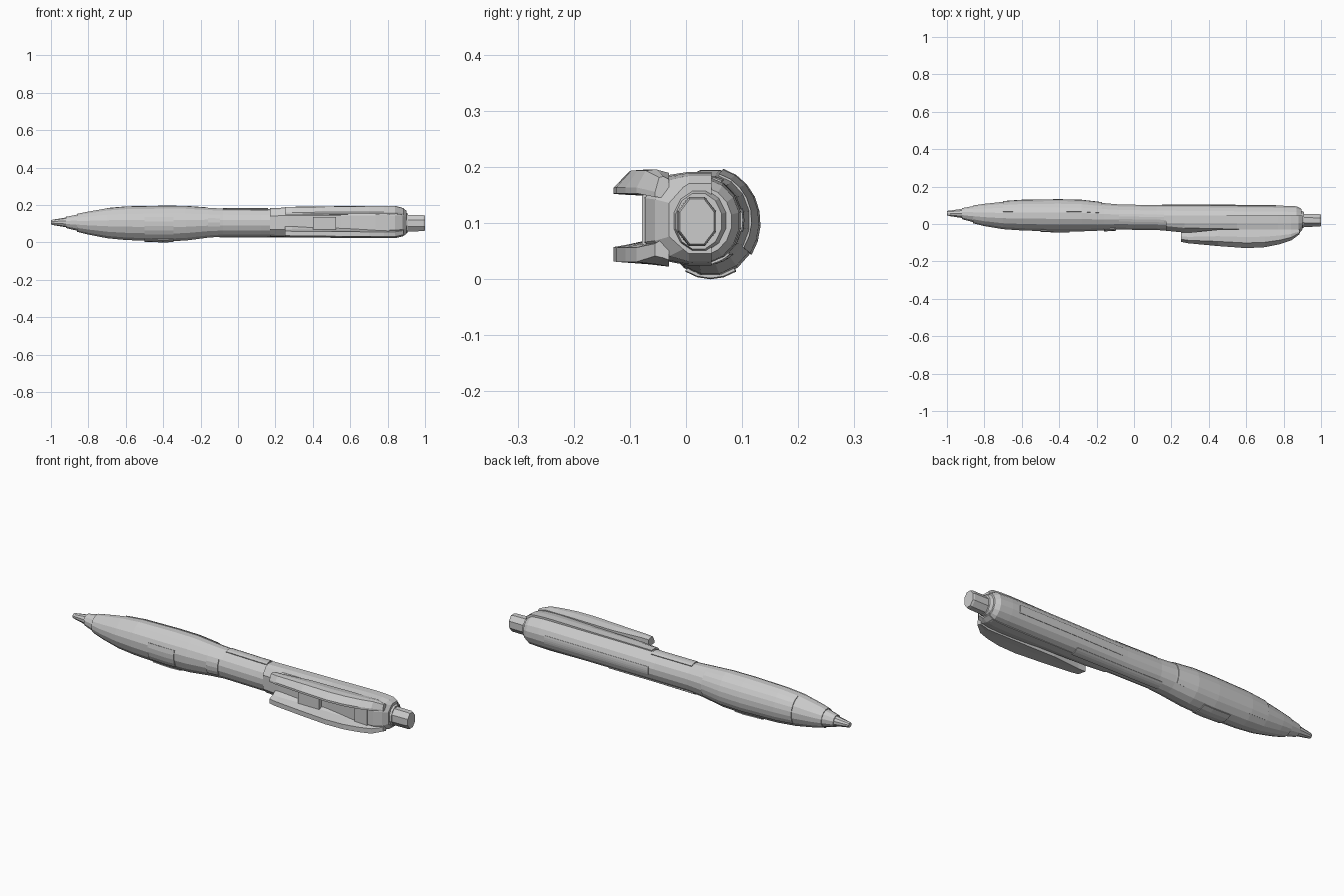
import bpy, bmesh, math

if "Cube" in bpy.data.objects:
    bpy.data.objects.remove(bpy.data.objects["Cube"])


def loft(name, rings):
    """Skin a list of equal-length point rings and cap both ends."""
    bm = bmesh.new()
    vs = [[bm.verts.new(p) for p in r] for r in rings]
    n = len(vs[0])
    for a, b in zip(vs, vs[1:]):
        for i in range(n):
            j = (i + 1) % n
            bm.faces.new((a[i], a[j], b[j], b[i]))
    bm.faces.new(vs[0])
    bm.faces.new(vs[-1])
    bmesh.ops.recalc_face_normals(bm, faces=bm.faces)
    me = bpy.data.meshes.new(name)
    bm.to_mesh(me)
    bm.free()
    ob = bpy.data.objects.new(name, me)
    bpy.context.collection.objects.link(ob)
    return ob


def oval(x, y0, y1, z0, z1, n=16):
    cy, cz, ry, rz = (y0 + y1) / 2, (z0 + z1) / 2, (y1 - y0) / 2, (z1 - z0) / 2
    k = 1 / math.cos(math.pi / n) if n < 12 else 1.0
    return [(x, cy + k * ry * math.cos(2 * math.pi * (i + .5) / n),
             cz + k * rz * math.sin(2 * math.pi * (i + .5) / n)) for i in range(n)]


def tube(name, sections, n=16):
    return loft(name, [oval(*s, n) for s in sections])


def profile_at(x):
    """Interpolate the barrel bounds at x."""
    for a, b in zip(barrel, barrel[1:]):
        if a[0] <= x <= b[0]:
            t = (x - a[0]) / (b[0] - a[0])
            return [p + t * (q - p) for p, q in zip(a[1:], b[1:])]


def skin_panel(name, xs, a0, a1, lift=.004, steps=5):
    """Thin raised plate following the barrel; angles in degrees, 0 = +y, 90 = up."""
    rings = []
    for x in xs:
        y0, y1, z0, z1 = profile_at(x)
        ring = []
        for off, order in ((lift, range(steps)), (-.008, reversed(range(steps)))):
            for i in order:
                a = math.radians(a0 + (a1 - a0) * i / (steps - 1))
                ring.append((x, (y0 + y1) / 2 + ((y1 - y0) / 2 + off) * math.cos(a),
                             (z0 + z1) / 2 + ((z1 - z0) / 2 + off) * math.sin(a)))
        rings.append(ring)
    return loft(name, rings)


# Barrel: swelling grip, narrow waist, straight rear (x, y min, y max, z min, z max)
barrel = [(-.86, .003, .100, .056, .154), (-.80, -.012, .109, .041, .166),
          (-.70, -.029, .120, .021, .184), (-.60, -.036, .127, .011, .193),
          (-.40, -.042, .130, .004, .197), (-.28, -.041, .127, .008, .196),
          (-.16, -.036, .113, .024, .187), (-.08, -.031, .106, .030, .182),
          (.12, -.034, .102, .029, .180), (.40, -.045, .102, .028, .183),
          (.80, -.050, .099, .026, .185), (.87, -.045, .096, .028, .180),
          (.895, -.03, .082, .042, .165)]
tube("barrel", barrel)

# Writing tip in two stepped cones
tube("nose_cone", [(-.92, .025, .086, .076, .138), (-.855, .007, .098, .06, .151)], 12)
tube("tip", [(-1, .046, .070, .096, .119), (-.985, .042, .072, .093, .122),
             (-.905, .030, .083, .08, .134)], 10)

# Push button
tube("button_collar", [(.885, -.028, .078, .045, .165), (.91, -.02, .065, .052, .155)], 12)
tube("push_button", [(.89, -.016, .054, .059, .147), (.99, -.014, .053, .06, .146),
                     (1, -.011, .05, .063, .143)], 8)

# Raised plates on the grip and waist
skin_panel("grip_back_pad", [-.70, -.60, -.40, -.28, -.17], -35, 75, .003, 8)
skin_panel("grip_front_pad", [-.50, -.40, -.345], 160, 216)
skin_panel("grip_under_pad", [-.50, -.40, -.345], 240, 300)
skin_panel("waist_front_plate", [-.16, -.095], 148, 210)
skin_panel("waist_top_plate", [-.08, .12, .16], 65, 110, .003)
skin_panel("rear_under_strip", [-.10, .12, .40], 275, 310, .003)
skin_panel("rear_back_strip", [.15, .40, .76], -15, 15, .002)

# Rear shell that carries the clip
shell = [(.17, -.036, .98), (.27, -.046, 1), (.55, -.052, 1.03), (.77, -.075, 1.07),
         (.84, -.073, 1.04), (.88, -.055, .98), (.90, -.03, .8)]
loft("clip_shell", [[(x, y, c + s * (z - c)) for y, z in
                     ((o, .068), (o, .143), (o + .025, .178), (.005, .186),
                      (.045, .186), (.045, .030), (.005, .030), (o + .025, .040))]
                    for x, o, s in shell for c in (.108,)])

# Two clip rails with a slot between them (x, outer y)
rail = [(.25, -.095), (.29, -.103), (.45, -.118), (.60, -.129), (.70, -.124),
        (.78, -.108), (.84, -.088), (.885, -.055)]
upper = [(0, .148), (1, .150), (1, .160), (.72, .188), (.40, .190), (0, .184)]
lower = [(0, .086), (.4, .070), (1, .060), (1, .036), (.4, .032), (0, .028)]
for name, section in (("clip_upper_rail", upper), ("clip_lower_rail", lower)):
    rings = []
    for x, out in rail:
        inner = -.046 if x < .3 else -.03
        lift = 1 + .07 * max(0, min(1, (x - .25) / .45))
        if x > .85:
            lift = .92
        rings.append([(x, inner + t * (out - inner), .107 + (z - .107) * lift)
                      for t, z in section])
    loft(name, rings)


# Blocks on the floor of the slot
def block(name, x0, x1, y0, y1, z0, z1):
    return loft(name, [[(x, y0, z0), (x, y1, z0), (x, y1, z1), (x, y0, z1)]
                       for x in (x0, x1)])


block("slot_block", .40, .525, -.072, -.03, .068, .135)
block("slot_end_block", .735, .81, -.078, -.03, .055, .150)
